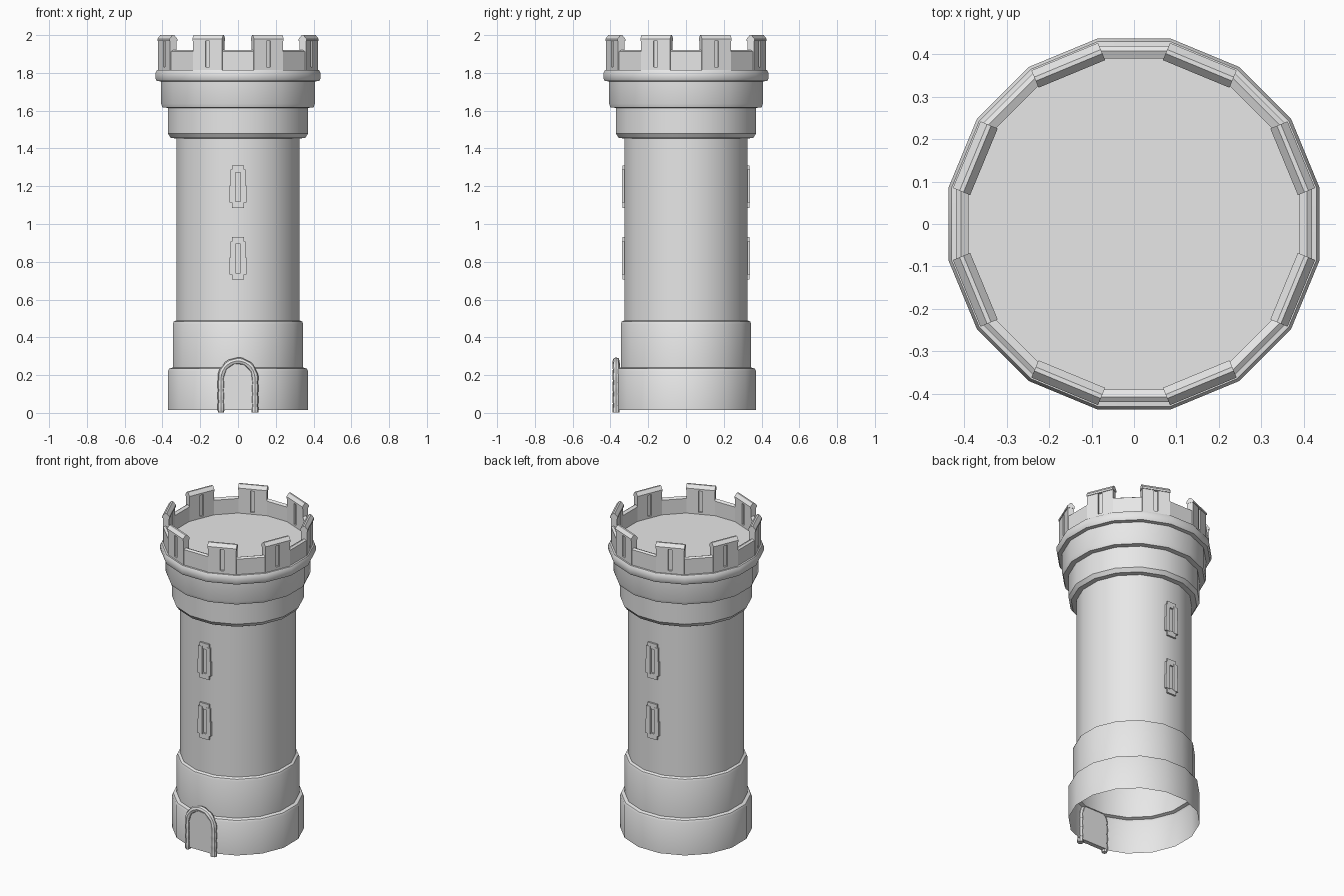
import bpy, bmesh
from math import sin, cos, pi, sqrt, radians
from mathutils import Vector, Matrix

cube = bpy.data.objects.get("Cube")
if cube:
    bpy.data.objects.remove(cube, do_unlink=True)

SIDES = 16
STEP = 2 * pi / SIDES

stone = bpy.data.materials.new("stone_grey")
stone.use_nodes = True
stone.diffuse_color = (0.8, 0.8, 0.8, 1)
stone.node_tree.nodes["Principled BSDF"].inputs["Base Color"].default_value = (0.8, 0.8, 0.8, 1)


def finish(name, bm, recalc=True):
    if recalc:
        bmesh.ops.recalc_face_normals(bm, faces=bm.faces)
    me = bpy.data.meshes.new(name)
    bm.to_mesh(me)
    bm.free()
    me.materials.append(stone)
    me.shade_smooth()
    me.set_sharp_from_angle(angle=radians(30))
    ob = bpy.data.objects.new(name, me)
    bpy.context.collection.objects.link(ob)
    return ob


def lathe(name, profile):
    """Open shell through (flat-to-centre distance, height) points, bottom to top."""
    bm = bmesh.new()
    rings = []
    for a, z in profile:
        r = a / cos(STEP / 2)
        rings.append([bm.verts.new((r * cos((k + .5) * STEP), r * sin((k + .5) * STEP), z))
                      for k in range(SIDES)])
    for lo, hi in zip(rings, rings[1:]):
        for k in range(SIDES):
            n = (k + 1) % SIDES
            bm.faces.new((lo[k], lo[n], hi[n], hi[k]))
    return finish(name, bm, recalc=False)


def prism(bm, points, offset, matrix=Matrix()):
    """Extrude a polygon along an offset."""
    off = Vector(offset)
    a = [bm.verts.new(matrix @ Vector(p)) for p in points]
    b = [bm.verts.new(matrix @ (Vector(p) + off)) for p in points]
    bm.faces.new(a)
    bm.faces.new(b[::-1])
    for i in range(len(a)):
        j = (i + 1) % len(a)
        bm.faces.new((a[i], b[i], b[j], a[j]))


def box(bm, x0, x1, y0, y1, z0, z1, matrix=Matrix()):
    prism(bm, [(x0, y0, z0), (x1, y0, z0), (x1, y1, z0), (x0, y1, z0)], (0, 0, z1 - z0), matrix)


# Tower walls, open at the bottom
lathe("base", [(.37, .016), (.37, .222), (.364, .234), (.345, .24)])
lathe("lower_drum", [(.345, .24), (.345, .47), (.34, .483), (.326, .49)])
lathe("shaft", [(.326, .49), (.326, 1.453)])
lathe("lower_corbel", [(.326, 1.453), (.355, 1.455), (.371, 1.478), (.371, 1.615)])
lathe("upper_corbel", [(.371, 1.615), (.4, 1.617), (.407, 1.637), (.407, 1.755)])
lathe("rim", [(.407, 1.755), (.43, 1.757), (.437, 1.772), (.437, 1.8), (.43, 1.814), (.39, 1.818)])

# Roof deck
bm = bmesh.new()
bmesh.ops.create_circle(bm, cap_ends=True, segments=SIDES, radius=.405 / cos(STEP / 2),
                        matrix=Matrix.Translation((0, 0, 1.82)) @ Matrix.Rotation(STEP / 2, 4, 'Z'))
ob = finish("roof_deck", bm, recalc=False)

# Parapet: low walls alternating with slit merlons under ridged caps
walls, merlons = bmesh.new(), bmesh.new()
for k in range(SIDES):
    m = Matrix.Rotation(k * STEP, 4, 'Z')
    if k % 2 == 0:
        prism(walls, [(-.083, y, z) for y, z in
                      ((-.42, 1.81), (-.42, 1.912), (-.408, 1.92), (-.39, 1.912), (-.39, 1.81))],
              (.166, 0, 0), m)
        continue
    for s in (-1, 1):
        x0, x1 = sorted((s * .012, s * .083))
        box(merlons, x0, x1, -.423, -.387, 1.81, 1.977, m)
    box(merlons, -.013, .013, -.412, -.398, 1.81, 1.977, m)
    box(merlons, -.013, .013, -.423, -.387, 1.81, 1.832, m)
    prism(merlons, [(-.085, y, z) for y, z in
                    ((-.427, 1.968), (-.427, 1.98), (-.41, 2), (-.4, 2), (-.383, 1.98), (-.383, 1.968))],
          (.17, 0, 0), m)
finish("parapet_wall", walls)
finish("merlons", merlons)

# Narrow windows on the front and the back, two high
for label, turn in (("front", 0), ("back", pi)):
    m = Matrix.Rotation(turn, 4, 'Z')
    for level, z in (("lower", .818), ("upper", 1.198)):
        bm = bmesh.new()
        for s in (-1, 1):
            for z0, z1, w in ((-.085, .005, .045), (.005, .09, .041)):
                x0, x1 = sorted((s * .014, s * w))
                box(bm, x0, x1, -.339, -.315, z + z0, z + z1, m)
        box(bm, -.032, .032, -.337, -.315, z + .075, z + .112, m)
        box(bm, -.032, .032, -.337, -.315, z - .112, z - .078, m)
        finish(f"{label}_{level}_window", bm)

# Door planks with an arched top
SPRING, ARCH = .18, .088
bm = bmesh.new()
for x0, x1, y in ((-.087, .087, -.373), (-.087, -.031, -.377), (-.028, .028, -.377), (.031, .087, -.377)):
    xs = [x1 + (x0 - x1) * i / 8 for i in range(9)]
    outline = [(x0, y, .016), (x1, y, .016)] + [(x, y, SPRING + sqrt(ARCH ** 2 - x * x)) for x in xs]
    prism(bm, outline, (0, -.35 - y, 0))
finish("door", bm)

# Door surround: a chain of rounded stones over the arch
path = [(-.09, .02 + (SPRING - .02) * i / 8) for i in range(9)]
path += [(-.09 * cos(pi * i / 14), SPRING + .095 * sin(pi * i / 14)) for i in range(1, 14)]
path += [(-x, z) for x, z in path[8::-1]]
path = [(-.09, .003)] + path + [(.09, .003)]
bm = bmesh.new()
rings = []
for i, (x, z) in enumerate(path):
    a, b = path[max(i - 1, 0)], path[min(i + 1, len(path) - 1)]
    t = Vector((b[0] - a[0], 0, b[1] - a[1])).normalized()
    side = t.cross(Vector((0, 1, 0)))
    r = .019 if i % 3 else .0155
    rings.append([bm.verts.new(Vector((x, -.37, z)) + side * r * cos(q * pi / 4)
                               + Vector((0, r * sin(q * pi / 4), 0))) for q in range(8)])
for lo, hi in zip(rings, rings[1:]):
    for q in range(8):
        n = (q + 1) % 8
        bm.faces.new((lo[q], lo[n], hi[n], hi[q]))
bm.faces.new(rings[0])
bm.faces.new(rings[-1])
finish("door_surround", bm)
